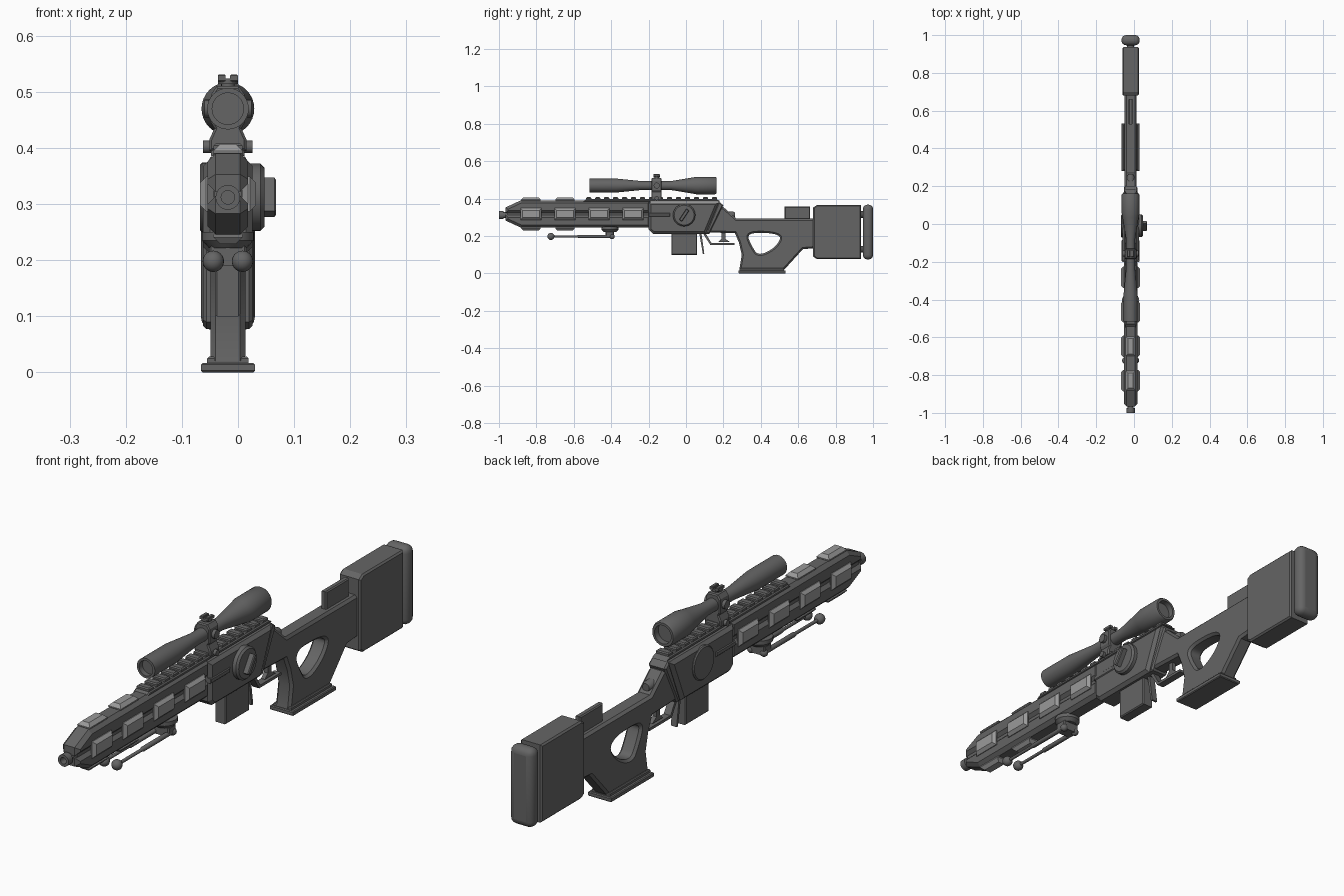
import bpy, bmesh, math
from mathutils import Vector

cube = bpy.data.objects.get("Cube")
if cube:
    bpy.data.objects.remove(cube, do_unlink=True)

MID = -.018  # x of the centre plane


def material(name, value):
    mat = bpy.data.materials.new(name)
    mat.use_nodes = True
    color = (value, value, value, 1)
    mat.diffuse_color = color
    mat.node_tree.nodes["Principled BSDF"].inputs["Base Color"].default_value = color
    return mat


GUNMETAL = material("dark_grey", .13)
PAD_GREY = material("light_grey", .32)


def place(axis, u, v, w):
    """Outline coordinates u, v and depth w to model space (x measured from the centre plane)."""
    point = {"x": (w, u, v), "y": (v, w, u), "z": (u, v, w)}[axis]
    return Vector(point) + Vector((MID, 0, 0))


def finish(name, bm, mat, smooth=False):
    bmesh.ops.recalc_face_normals(bm, faces=bm.faces[:])
    mesh = bpy.data.meshes.new(name)
    bm.to_mesh(mesh)
    bm.free()
    mesh.materials.append(mat)
    obj = bpy.data.objects.new(name, mesh)
    bpy.context.collection.objects.link(obj)
    if smooth:
        bpy.ops.object.select_all(action="DESELECT")
        obj.select_set(True)
        bpy.context.view_layer.objects.active = obj
        bpy.ops.object.shade_smooth_by_angle(angle=math.radians(40))
    return obj


def inset(loop, amount):
    """Move an anticlockwise outline inwards (a clockwise hole outwards)."""
    result = []
    for i, point in enumerate(loop):
        here = Vector(point)
        before = (here - Vector(loop[i - 1])).normalized()
        after = (Vector(loop[(i + 1) % len(loop)]) - here).normalized()
        n1, n2 = Vector((-before.y, before.x)), Vector((-after.y, after.x))
        result.append(here + (n1 + n2) * amount / max(.4, 1 + n1.dot(n2)))
    return result


def prism(name, axis, outlines, low, high, chamfer=0, mat=GUNMETAL, smooth=False):
    """Extrude an outline, with optional holes, and chamfer its rims."""
    bm = bmesh.new()
    levels = [(low, 0), (high, 0)]
    if chamfer:
        levels = [(low, chamfer), (low + chamfer, 0), (high - chamfer, 0), (high, chamfer)]
    caps = ([], [])
    for outline in outlines:
        rings = [[bm.verts.new(place(axis, p[0], p[1], w)) for p in inset(outline, amount)]
                 for w, amount in levels]
        for a, b in zip(rings, rings[1:]):
            for i in range(len(a)):
                bm.faces.new((a[i - 1], a[i], b[i], b[i - 1]))
        caps[0].append(rings[0])
        caps[1].append(rings[-1])
    for loops in caps:
        if len(loops) == 1:
            bm.faces.new(loops[0])
        else:
            edges = [bm.edges.get((r[i - 1], r[i])) for r in loops for i in range(len(r))]
            bmesh.ops.triangle_fill(bm, use_beauty=True, use_dissolve=False, edges=edges)
    return finish(name, bm, mat, smooth)


def box(name, axis, u, v, w, chamfer=0, mat=GUNMETAL):
    outline = [(u[0], v[0]), (u[1], v[0]), (u[1], v[1]), (u[0], v[1])]
    return prism(name, axis, [outline], w[0], w[1], chamfer, mat)


def lathe(name, axis, centre, profile, sides=24):
    """Turn (depth, radius) pairs around an axis through the centre (u, v)."""
    bm = bmesh.new()
    rings = []
    for w, r in profile:
        angles = [math.tau * i / sides for i in range(sides)]
        rings.append([bm.verts.new(place(axis, centre[0] + r * math.cos(a),
                                         centre[1] + r * math.sin(a), w)) for a in angles])
    for a, b in zip(rings, rings[1:]):
        for i in range(sides):
            bm.faces.new((a[i - 1], a[i], b[i], b[i - 1]))
    bm.faces.new(rings[0])
    bm.faces.new(rings[-1])
    return finish(name, bm, GUNMETAL, True)


def ball(name, x, y, z, radius):
    bm = bmesh.new()
    bmesh.ops.create_uvsphere(bm, u_segments=20, v_segments=12, radius=radius)
    bmesh.ops.translate(bm, verts=bm.verts[:], vec=(MID + x, y, z))
    return finish(name, bm, GUNMETAL, True)


def rounded(loop):
    """Cut the corners of an outline once."""
    result = []
    for i, point in enumerate(loop):
        a, b = Vector(point), Vector(loop[(i + 1) % len(loop)])
        result += [a.lerp(b, .25), a.lerp(b, .75)]
    return result


# Barrel and handguard halves around a side groove
lathe("barrel", "y", (.312, 0), [(-.9, .016), (-.975, .016), (-.975, .022), (-1, .022),
                                 (-1, .012), (-.97, .012)])
box("handguard_core", "x", (-.955, -.18), (.285, .34), (-.024, .024))
upper = [(-.965, .322), (-.19, .322), (-.19, .39), (-.885, .39), (-.965, .353)]
prism("handguard_upper", "x", [upper], -.036, .036, .014)
lower = [(p[0], .636 - p[1]) for p in reversed(upper)]
prism("handguard_lower", "x", [lower], -.036, .036, .014)

# Raised grip pads
for i in range(4):
    y = -.829 + i * .182
    for side in (-1, 1):
        span = sorted((side * .025, side * .05))
        box("side_pad", "x", (y - .057, y + .057), (.287, .349), span, .011, PAD_GREY)
    if i < 2:
        for label, z in (("top_pad", .393), ("bottom_pad", .243)):
            box(label, "z", (-.026, .026), (y - .052, y + .052), (z - .014, z + .014), .012, PAD_GREY)

# Receiver with slanted rear collar
prism("receiver", "x", [[(-.2, .235), (-.175, .212), (.105, .212), (.175, .38), (-.2, .38)]],
      -.044, .044, .012)
prism("rear_collar", "x", [[(.105, .212), (.125, .212), (.2, .365), (.175, .385)]], -.036, .036, .006)
box("receiver_slide", "x", (-.2, -.085), (.304, .322), (-.047, .047), .003)
lathe("bolt_end", "y", (.312, 0), [(.15, .02), (.25, .02), (.262, .014)])

# Selector dial on the left, round cover on the right
lathe("dial_plate", "x", (-.01, .312), [(.03, .06), (.058, .06), (.065, .053)], 32)
prism("dial_handle", "x", [[(-.037, .288), (-.022, .277), (.017, .336), (.002, .347)]], .06, .086, .003)
lathe("round_cover", "x", (-.01, .312), [(-.03, .062), (-.046, .062), (-.05, .058)], 32)

# Toothed top rail
prism("rail_base", "x", [[(-.55, .385), (.185, .385), (.165, .397), (-.535, .397)]], -.03, .03, .004)
for i in range(15):
    y = -.52 + i * .048
    box("rail_tooth", "z", (-.026, .026), (y - .014, y + .014), (.392, .408), .004)

# Scope with mount and turrets
lathe("scope", "y", (.47, 0), [(-.495, .028), (-.515, .028), (-.515, .037), (-.37, .037), (-.24, .024),
                               (-.08, .024), (.035, .043), (.055, .047), (.155, .047),
                               (.162, .043), (.162, .034), (.14, .034)], 32)
prism("scope_mount", "y", [[(.395, -.033), (.395, .033), (.415, .033), (.435, .024), (.445, .03), (.495, .03),
                            (.51, .02), (.51, -.02), (.495, -.03), (.445, -.03), (.435, -.024),
                            (.415, -.033)][::-1]], -.185, -.13, .004)
lathe("mount_bolt", "x", (-.157, .402), [(-.044, .011), (.044, .011)], 16)
lathe("side_turret", "x", (-.157, .47), [(-.042, .016), (.042, .016)], 20)
lathe("turret_stem", "z", (0, -.157), [(.5, .012), (.522, .012)], 16)
for side in (-1, 1):
    box("turret_cap_half", "z", sorted((side * .004, side * .018)), (-.175, -.139), (.518, .531), .002)
lathe("turret_cap", "z", (0, -.157), [(.514, .018), (.524, .018)], 20)

# Folded bipod
lathe("bipod_mount", "z", (0, -.407), [(.25, .046), (.235, .046), (.222, .034)], 20)
box("bipod_hinge", "x", (-.43, -.385), (.19, .225), (-.034, .034), .004)
for side in (-1, 1):
    x = side * .026
    lathe("bipod_leg", "y", (.198, x), [(-.385, .009), (-.57, .009), (-.58, .006), (-.72, .006)], 12)
    ball("bipod_foot", x, -.722, .198, .019)
    ball("bipod_joint", x, -.395, .197, .014)

# Magazine, release lever, trigger and guard
box("magazine", "x", (-.078, .06), (.1, .23), (-.023, .023), .004)
prism("release_lever", "x", [[(.07, .22), (.09, .105), (.098, .105), (.082, .22)]], -.012, .012)
prism("trigger_guard", "x", [[(.09, .215), (.13, .153), (.26, .153), (.26, .163), (.136, .163), (.105, .215)]],
      -.014, .014)
prism("trigger", "x", [[(.19, .22), (.19, .185), (.172, .168), (.235, .168), (.21, .185), (.21, .22)]],
      -.008, .008)

# Thumbhole stock and grip foot
stock = [(.12, .22), (.262, .215), (.283, .165), (.298, .1), (.285, .02), (.525, .02), (.625, .13),
         (.69, .135), (.69, .293), (.27, .293), (.2, .355), (.175, .355)]
thumbhole = [(.33, .2), (.355, .217), (.44, .217), (.49, .207), (.508, .187), (.475, .14), (.42, .107),
             (.38, .104), (.362, .13), (.343, .165)]
prism("stock", "x", [stock, rounded(rounded(thumbhole))], -.031, .031, .009, smooth=True)
box("grip_collar", "z", (-.037, .037), (.287, .525), (.012, .028), .003)
box("grip_foot", "z", (-.048, .048), (.281, .533), (0, .017), .003)

# Cheek rest, butt and recoil pad
box("cheek_rest", "x", (.527, .663), (.285, .358), (-.011, .011), .004)
prism("butt", "x", [[(.68, .09), (.7, .077), (.936, .077), (.936, .366), (.7, .366), (.68, .353)]],
      -.044, .044, .006)
for z in (.13, .315):
    lathe("pad_post", "y", (z, 0), [(.93, .018), (.96, .018)], 16)
pad = box("recoil_pad", "x", (.946, 1), (.075, .368), (-.048, .048))
bevel = pad.modifiers.new("soft_edges", "BEVEL")
bevel.width, bevel.segments = .024, 4
bpy.ops.object.select_all(action="DESELECT")
pad.select_set(True)
bpy.context.view_layer.objects.active = pad
bpy.ops.object.shade_smooth_by_angle(angle=math.radians(40))
